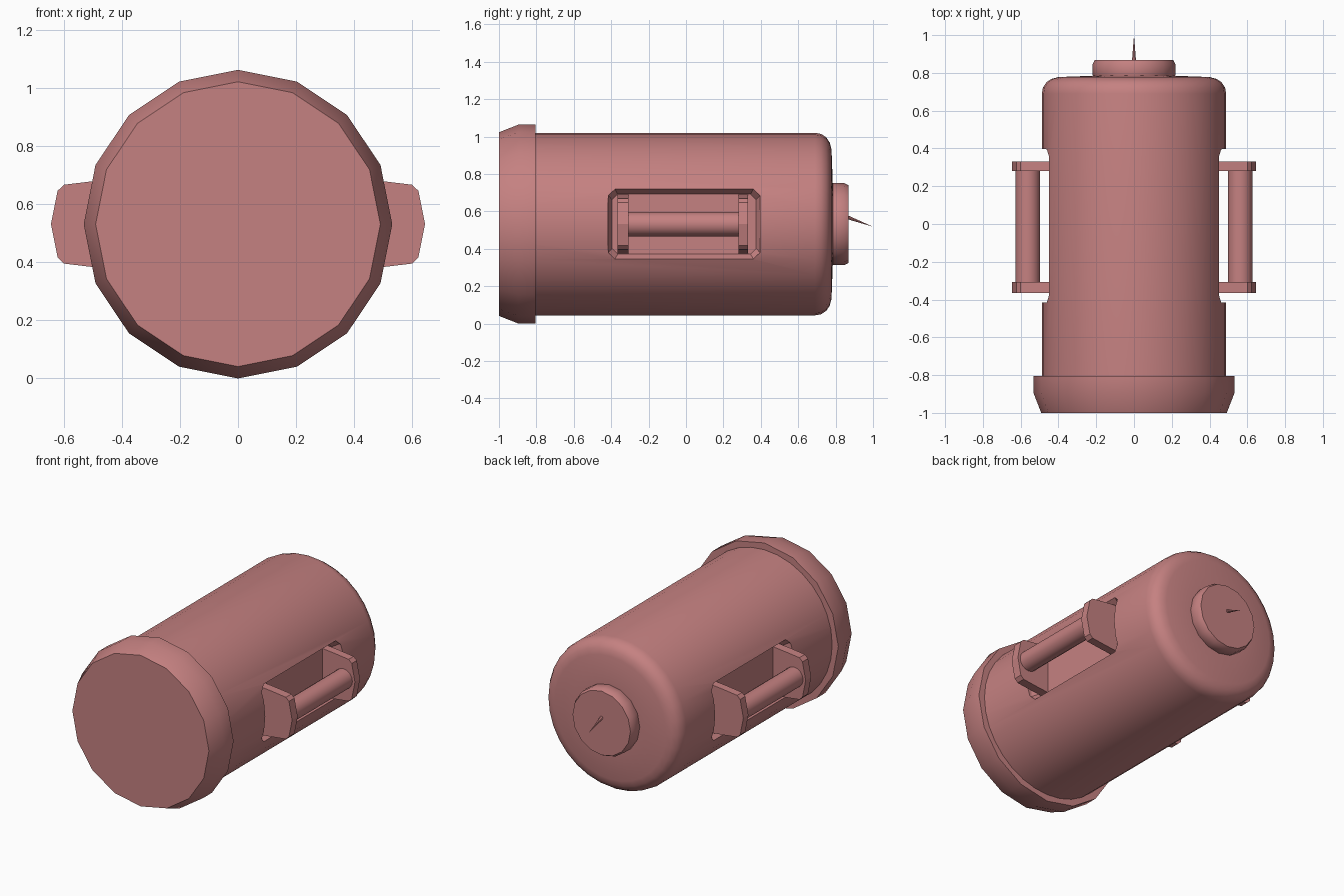
import bpy, bmesh, math
from mathutils import Vector

if "Cube" in bpy.data.objects:
    bpy.data.objects.remove(bpy.data.objects["Cube"])

CZ = 0.532  # height of the main axis

rose = bpy.data.materials.new("dusty_rose")
rose.diffuse_color = (0.56, 0.22, 0.22, 1)
rose.use_nodes = True
rose.node_tree.nodes["Principled BSDF"].inputs["Base Color"].default_value = rose.diffuse_color


def finish(bm, name, smooth=True):
    bmesh.ops.recalc_face_normals(bm, faces=bm.faces)
    me = bpy.data.meshes.new(name)
    bm.to_mesh(me)
    bm.free()
    me.materials.append(rose)
    ob = bpy.data.objects.new(name, me)
    bpy.context.collection.objects.link(ob)
    if smooth:
        shade(ob)
    return ob


def shade(ob):
    bpy.ops.object.select_all(action='DESELECT')
    ob.select_set(True)
    bpy.context.view_layer.objects.active = ob
    bpy.ops.object.shade_smooth_by_angle(angle=math.radians(32))


def loft(name, rings, smooth=True):
    """Skin a list of equal-length point rings and close both ends."""
    bm = bmesh.new()
    vs = [[bm.verts.new(p) for p in r] for r in rings]
    n = len(vs[0])
    for a, b in zip(vs, vs[1:]):
        for i in range(n):
            j = (i + 1) % n
            bm.faces.new((a[i], a[j], b[j], b[i]))
    bm.faces.new(vs[0])
    bm.faces.new(vs[-1])
    return finish(bm, name, smooth)


def turned(name, profile, n, x=0.0):
    """Turn (y, radius) pairs around an axis parallel to y."""
    rings = []
    for y, r in profile:
        rings.append([(x + r * math.sin(2 * math.pi * i / n), y,
                       CZ + r * math.cos(2 * math.pi * i / n)) for i in range(n)])
    return loft(name, rings)


def octagon(x, hy, hz, c):
    """Rectangle with clipped corners, in the plane at x."""
    pts = [(hy, hz - c), (hy - c, hz), (c - hy, hz), (-hy, hz - c),
           (-hy, c - hz), (c - hy, -hz), (hy - c, -hz), (hy, c - hz)]
    return [(x, y - 0.01, CZ + z) for y, z in pts]


# Tank body with rounded back shoulder
body = turned("tank_body", [(-0.9, 0.488), (0.69, 0.488), (0.722, 0.482), (0.75, 0.464),
                            (0.768, 0.437), (0.778, 0.40), (0.785, 0.21)], 32)

# Recesses behind the handles
for s in (-1, 1):
    cutter = loft("recess_cutter", [octagon(s * 0.41, 0.385, 0.16, 0.03),
                                    octagon(s * 0.45, 0.405, 0.187, 0.035),
                                    octagon(s * 0.60, 0.412, 0.19, 0.035)], False)
    cutter.hide_render = True
    mod = body.modifiers.new("recess", 'BOOLEAN')
    mod.operation = 'DIFFERENCE'
    mod.solver = 'EXACT'
    mod.object = cutter
    bpy.context.view_layer.objects.active = body
    bpy.ops.object.modifier_apply(modifier=mod.name)
    bpy.data.objects.remove(cutter)
shade(body)

# Front lid and back plug
turned("front_lid", [(-1.0, 0.491), (-0.895, 0.532), (-0.805, 0.532)], 16)
turned("back_plug", [(0.76, 0.205), (0.79, 0.22), (0.845, 0.22), (0.868, 0.208)], 16)

# Handles: two brackets and a grip on each side
half = [(0.40, 0.158), (0.50, 0.148), (0.60, 0.136), (0.622, 0.115)]
outline = half + [(0.645, 0.0)] + [(x, -z) for x, z in reversed(half)]
for s, side in ((-1, "left"), (1, "right")):
    for y0, y1, end in ((-0.365, -0.308, "front"), (0.28, 0.332, "back")):
        loft(f"{side}_{end}_bracket",
             [[(s * x, y, CZ + z) for x, z in outline] for y in (y0, y1)], False)
    turned(f"{side}_grip", [(-0.33, 0.065), (0.30, 0.065)], 16, s * 0.562)

# Tilted pin on the plug
base, tip = Vector((0, 0.860, 0.570)), Vector((0, 1.0, 0.518))
bm = bmesh.new()
ring = [bm.verts.new(base + Vector((0.011 * math.cos(a), 0, 0.011 * math.sin(a))))
        for a in (i * math.pi / 4 for i in range(8))]
top = bm.verts.new(tip)
for i in range(8):
    bm.faces.new((ring[i], ring[(i + 1) % 8], top))
bm.faces.new(ring)
finish(bm, "pin")
